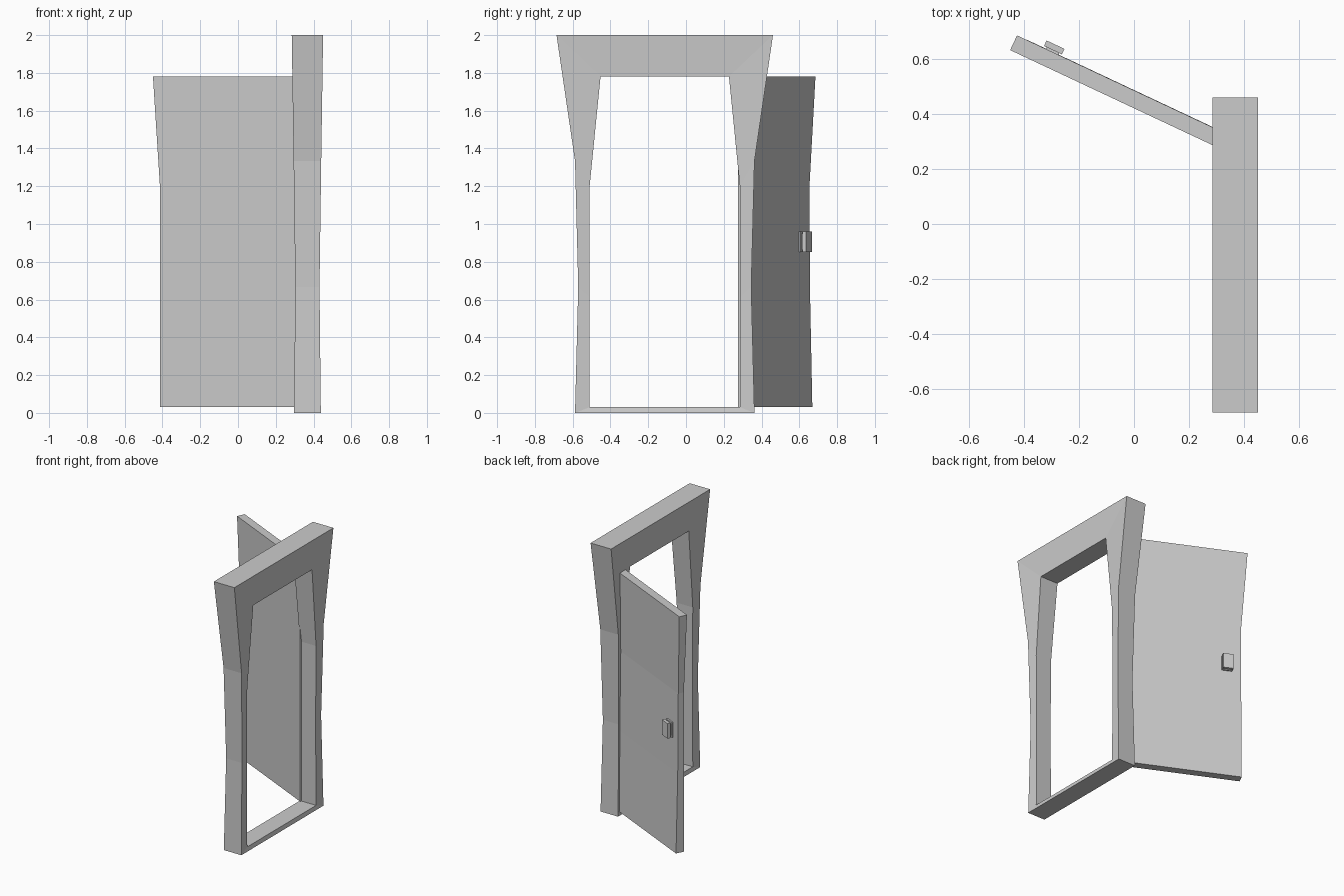
import bpy, bmesh
from mathutils import Matrix, Vector

if "Cube" in bpy.data.objects:
    bpy.data.objects.remove(bpy.data.objects["Cube"])


def make_object(name, bm):
    bmesh.ops.recalc_face_normals(bm, faces=bm.faces[:])
    mesh = bpy.data.meshes.new(name)
    bm.to_mesh(mesh)
    bm.free()
    obj = bpy.data.objects.new(name, mesh)
    bpy.context.collection.objects.link(obj)
    return obj


def bridge(bm, a, b):
    n = len(a)
    for i in range(n):
        j = (i + 1) % n
        bm.faces.new((a[i], a[j], b[j], b[i]))


# Door frame: rows are (height, half width, half depth)
FX, FY = 0.3675, -0.1125
outer = [(0, 0.475, 0.071), (0.667, 0.458, 0.064), (1.333, 0.475, 0.073), (2, 0.573, 0.083)]
inner = [(0.03, 0.398, 0.065), (0.613, 0.398, 0.061), (1.197, 0.398, 0.065), (1.78, 0.34, 0.073)]


def frame_ring(bm, rows, side):
    pts = [(d, -w, z) for z, w, d in rows] + [(d, w, z) for z, w, d in reversed(rows)]
    return [bm.verts.new((FX + side * d, FY + y, z)) for d, y, z in pts]


bm = bmesh.new()
rings = [frame_ring(bm, rows, s) for rows, s in
         ((outer, 1), (inner, 1), (inner, -1), (outer, -1))]
for i in range(4):
    bridge(bm, rings[i], rings[(i + 1) % 4])
make_object("door_frame", bm)

# Open door placement: local x runs away from the hinge, local y to the back face
swing = Matrix(((-0.905, 0.425, 0, 0.31),
                (0.425, 0.905, 0, 0.275),
                (0, 0, 1, 0),
                (0, 0, 0, 1)))

# Door panel: rows are (height, width, thickness)
panel = [(0.03, 0.799, 0.060), (0.613, 0.799, 0.047), (1.197, 0.799, 0.043), (1.78, 0.84, 0.059)]
bm = bmesh.new()
loops = [[bm.verts.new(swing @ Vector((u, n, z)))
          for u, n in ((0, 0), (w, 0), (w, t), (0, t))] for z, w, t in panel]
for a, b in zip(loops, loops[1:]):
    bridge(bm, a, b)
bm.faces.new(loops[0])
bm.faces.new(loops[-1])
make_object("door_panel", bm)


# Handle: backing plate, short neck and grip plate
def handle_part(name, n0, n1, width, height):
    bm = bmesh.new()
    place = Matrix.Translation((0.699, (n0 + n1) / 2, 0.906))
    size = Matrix.Diagonal((width, n1 - n0, height, 1))
    bmesh.ops.create_cube(bm, size=1, matrix=swing @ place @ size)
    make_object(name, bm)


handle_part("handle_backing", 0.042, 0.056, 0.072, 0.11)
handle_part("handle_neck", 0.054, 0.068, 0.05, 0.085)
handle_part("handle_grip", 0.066, 0.088, 0.072, 0.11)
